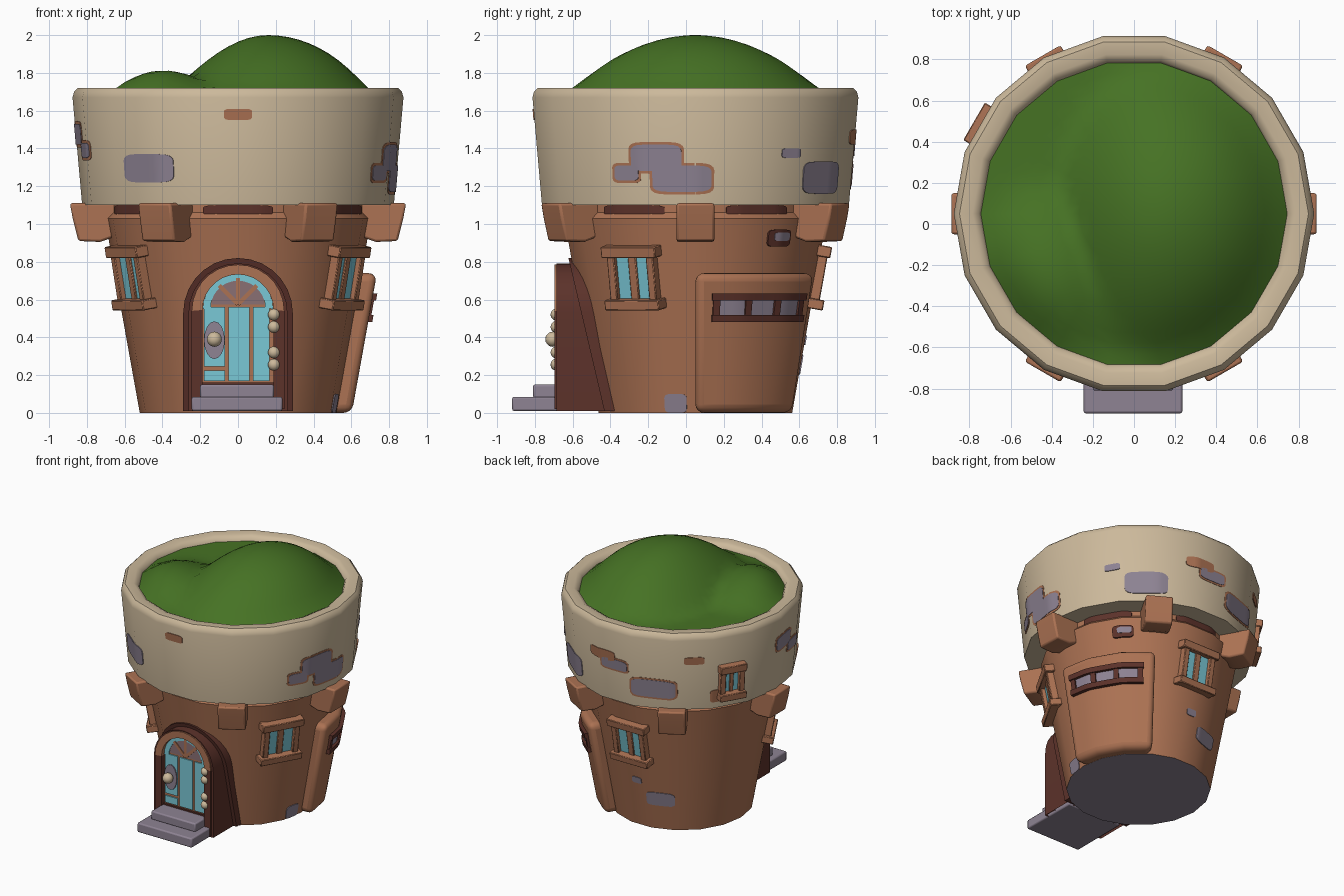
import bpy, bmesh, math
from mathutils import Matrix, Vector

if "Cube" in bpy.data.objects:
    bpy.data.objects.remove(bpy.data.objects["Cube"])

CY = 0.05            # tower axis is slightly behind the origin
N = 18               # sides of the tower


def material(name, r, g, b):
    lin = [((c / 255 + 0.055) / 1.055) ** 2.4 for c in (r, g, b)]
    m = bpy.data.materials.new(name)
    m.diffuse_color = (*lin, 1)
    m.use_nodes = True
    m.node_tree.nodes["Principled BSDF"].inputs["Base Color"].default_value = m.diffuse_color
    return m


TAN = material("tan stone", 204, 185, 155)
CLAY = material("clay brown", 172, 114, 83)
DARK = material("dark brown", 92, 50, 42)
GREY = material("purple grey", 142, 131, 147)
BLUE = material("pale blue", 122, 200, 214)
GREEN = material("grass green", 70, 114, 36)
MAUVE = material("fanlight mauve", 138, 112, 116)


def make(name, pieces, angle=30, bevel=0, seg=2):
    """Join (verts, faces, material or rule) pieces into one object."""
    verts, faces, mats, idx = [], [], [], []
    for vs, fs, mat in pieces:
        base = len(verts)
        verts += [tuple(v) for v in vs]
        for f in fs:
            c = sum((Vector(vs[i]) for i in f), Vector()) / len(f)
            m = mat if isinstance(mat, bpy.types.Material) else mat(c)
            if m not in mats:
                mats.append(m)
            idx.append(mats.index(m))
            faces.append([base + i for i in f])
    me = bpy.data.meshes.new(name)
    me.from_pydata(verts, [], faces)
    for m in mats:
        me.materials.append(m)
    me.polygons.foreach_set("material_index", idx)
    bm = bmesh.new()
    bm.from_mesh(me)
    bmesh.ops.recalc_face_normals(bm, faces=bm.faces)
    bm.to_mesh(me)
    bm.free()
    ob = bpy.data.objects.new(name, me)
    bpy.context.collection.objects.link(ob)
    if bevel:
        b = ob.modifiers.new("bevel", 'BEVEL')
        b.width, b.segments, b.limit_method = bevel, seg, 'ANGLE'
    bpy.ops.object.select_all(action='DESELECT')
    ob.select_set(True)
    bpy.context.view_layer.objects.active = ob
    bpy.ops.object.shade_smooth_by_angle(angle=math.radians(angle))
    return ob


def facet(deg):      # radius factor of the 18-sided outline at an angle
    return math.cos(math.pi / N) / math.cos(math.radians(deg % 20 - 10))


def polar(r, deg, z):
    a = math.radians(deg)
    return (r * math.cos(a), CY + r * math.sin(a), z)


def body_r(z):
    return 0.52 + 0.18 * z


def rim_r(z):
    return 0.825 + 0.088 * (z - 1.1)


def lathe(profile, cap):
    vs = [polar(r, 360 * i / N, z) for r, z in profile for i in range(N)]
    fs = [(k * N + i, k * N + (i + 1) % N, (k + 1) * N + (i + 1) % N, (k + 1) * N + i)
          for k in range(len(profile) - 1) for i in range(N)]
    return vs, fs + ([list(range(N))] if cap else [])


def shell(wall, a0, a1, z0, z1, out, inn, cols=12, rounded=True):
    """Plate curved round a wall; optionally with rounded corners."""
    vs, fs = [], []
    zc, h = (z0 + z1) / 2, (z1 - z0) / 2
    for i in range(cols + 1):
        t = 2 * i / cols - 1
        u = 0.99 * math.sin(t * math.pi / 2) if rounded else t
        k = (1 - abs(u) ** 5) ** 0.2 if rounded else 1
        a = (a0 + a1) / 2 + u * (a1 - a0) / 2
        for off, z in ((out, zc - h * k), (out, zc + h * k), (inn, zc + h * k), (inn, zc - h * k)):
            vs.append(polar(wall(z) * facet(a) + off, a, z))
    for i in range(cols):
        for j in range(4):
            p, q = i * 4 + j, i * 4 + (j + 1) % 4
            fs.append((p, q, q + 4, p + 4))
    e = cols * 4
    return vs, fs + [(0, 1, 2, 3), (e, e + 1, e + 2, e + 3)]


def box(x0, x1, y0, y1, z0, z1, M=Matrix()):
    vs = [M @ Vector((x, y, z)) for x in (x0, x1) for y in (y0, y1) for z in (z0, z1)]
    return vs, [(0, 1, 3, 2), (4, 5, 7, 6), (0, 1, 5, 4), (2, 3, 7, 6), (0, 2, 6, 4), (1, 3, 7, 5)]


def prism(pts, f0, f1):
    n = len(pts)
    vs = [f0(*p) for p in pts] + [f1(*p) for p in pts]
    return vs, [list(range(n)), list(range(n, 2 * n))] + \
        [(i, (i + 1) % n, n + (i + 1) % n, n + i) for i in range(n)]


def arch(hw, zc, z0, n=14):
    return [(hw, z0)] + [(hw * math.cos(math.pi * i / n), zc + hw * math.sin(math.pi * i / n))
                         for i in range(n + 1)] + [(-hw, z0)]


def arch_ring(outer, inner, y0, y1):
    n = len(outer)
    vs = [(x, y, z) for y, ps in ((y0, outer), (y0, inner), (y1, inner), (y1, outer)) for x, z in ps]
    fs = [(k * n + i, k * n + i + 1, (k + 1) % 4 * n + i + 1, (k + 1) % 4 * n + i)
          for k in range(4) for i in range(n - 1)]
    return vs, fs


def at(y):
    return lambda x, z: (x, y, z)


# tower body with a grey underside, and the stone rim
make("tower_body", [(*lathe([(0.52, 0), (0.705, 1.03), (0.675, 1.06), (0.675, 1.14)], True),
                     lambda c: GREY if c.z < 0.001 else CLAY)])
make("stone_rim", [(*lathe([(0.66, 1.10), (0.825, 1.10), (0.876, 1.67), (0.868, 1.70), (0.848, 1.72),
                            (0.785, 1.72), (0.755, 1.705), (0.74, 1.67), (0.74, 1.55)], False), TAN)], 45)


# grassy mound: a tall hill and a low one
def hill(x, y):
    X, Y = x - 0.16, y - CY
    d = math.hypot(X * (1.35 if X < 0 else 1.1), Y * 0.95) / 0.72
    e = math.hypot((x + 0.43) / 0.4, (y + 0.27) / 0.46)
    h = max(0.32 * math.cos(min(d, 1) * math.pi / 2), 0.14 * math.cos(min(e, 1) * math.pi / 2))
    return 1.68 + h * (1 - min(1, math.hypot(x, Y) / 0.74) ** 8)


gv, RINGS, SEG = [(0, CY, hill(0, CY))], 14, 36
for k in range(1, RINGS + 1):
    for i in range(SEG):
        x, y, _ = polar(0.745 * k / RINGS * facet(i * 10), i * 10, 0)
        gv.append((x, y, hill(x, y)))
gf = [(0, 1 + i, 1 + (i + 1) % SEG) for i in range(SEG)]
gf += [(1 + k * SEG + i, 1 + k * SEG + (i + 1) % SEG, 1 + (k + 1) * SEG + (i + 1) % SEG, 1 + (k + 1) * SEG + i)
       for k in range(RINGS - 1) for i in range(SEG)]
make("grass_mound", [(gv, gf, GREEN)], 60)

# six brackets under the rim, with dark stains on the collar between them
side = [(0.62, 1.11), (0.89, 1.11), (0.875, 1.03), (0.845, 0.91), (0.73, 0.905), (0.66, 0.93)]
brackets, stains = [], []
for a in range(0, 360, 60):
    R = Matrix.Translation((0, CY, 0)) @ Matrix.Rotation(math.radians(a), 4, 'Z')
    brackets.append((*prism(side, lambda r, z: R @ Vector((r, -0.1, z)),
                            lambda r, z: R @ Vector((r, 0.1, z))), CLAY))
    stains.append((*shell(lambda z: 0.675, a + 14, a + 46, 1.045, 1.1, 0.008, -0.01), DARK))
make("rim_brackets", brackets, bevel=0.012)
make("collar_stains", stains)


# windows set on the sloping walls
def window(name, deg, z, wall, slope, hw, hh):
    a = math.radians(deg)
    n, up = Vector((math.cos(a), math.sin(a), 0)), Vector((0, 0, 1))
    t, u, o = Vector((-math.sin(a), math.cos(a), 0)), (up + slope * n).normalized(), (n - slope * up).normalized()
    M = Matrix((t, o, u)).transposed().to_4x4()
    M.translation = polar(wall(z) * facet(deg), deg, z)
    p = [(*box(-hw, hw, -0.04, 0.055, hh - 0.06, hh, M), CLAY),
         (*box(-hw, hw, -0.04, 0.065, -hh, -hh + 0.055, M), CLAY),
         (*box(-hw * .15, hw * .15, -0.03, 0.02, -hh, hh, M), CLAY),
         (*box(-hw * .8, hw * .8, -0.03, 0.01, -hh + 0.02, hh - 0.02, M), BLUE)]
    for s in (-1, 1):
        p.append((*box(s * hw * .72 - .022, s * hw * .72 + .022, -0.03, 0.04, -hh, hh, M), CLAY))
    make(name, p, bevel=0.005, seg=1)


for i, a in enumerate((-30, 90, 210)):
    window("wall_window_%d" % (i + 1), a, 0.72, body_r, 0.18, 0.165, 0.17)
window("rim_window", 150, 1.31, rim_r, 0.09, 0.105, 0.14)

# bulging side panel with a barred vent
make("side_panel", [(*shell(body_r, 0, 60, 0.0, 0.74, 0.09, -0.04, 6, False), CLAY)], 40, 0.045, 4)
vent = [(*shell(body_r, 9, 51, 0.5, 0.62, 0.096, 0.06, 12, False), GREY)]
for z in (0.48, 0.595):
    vent.append((*shell(body_r, 7, 53, z, z + 0.038, 0.118, 0.06, 12, False), DARK))
for a in (9, 23, 37, 51):
    vent.append((*shell(body_r, a - 1.5, a + 1.5, 0.49, 0.625, 0.108, 0.06, 2, False), DARK))
make("vent_bars", vent)
make("small_hole", [(*shell(body_r, 34, 47, 0.88, 0.97, 0.012, -0.01), DARK),
                    (*shell(body_r, 37, 46, 0.91, 0.955, 0.016, -0.01), GREY)])

# worn plaster patches: wall, angles, heights, and whether clay shows round the edge
patches = [(rim_r, -136, -114, 1.22, 1.37, GREY, 0), (rim_r, -95, -85, 1.55, 1.61, CLAY, 0),
           (rim_r, -24, -5, 1.28, 1.42, GREY, 1), (rim_r, -16, 6, 1.17, 1.31, GREY, 1),
           (rim_r, -31, -21, 1.23, 1.31, GREY, 1), (rim_r, 33, 41, 1.35, 1.40, GREY, 0),
           (rim_r, 43, 65, 1.16, 1.33, GREY, 0), (rim_r, 74, 90, 1.42, 1.50, CLAY, 0),
           (rim_r, 82, 97, 1.36, 1.44, GREY, 1), (rim_r, 99, 122, 1.19, 1.33, GREY, 1),
           (rim_r, 126, 136, 1.47, 1.53, CLAY, 0), (rim_r, 178, 192, 1.42, 1.53, GREY, 1),
           (rim_r, 190, 202, 1.35, 1.43, GREY, 1), (rim_r, 139, 146, 1.15, 1.25, CLAY, 0),
           (body_r, 98, 120, 0.20, 0.31, GREY, 0), (body_r, 87, 95, 0.36, 0.41, GREY, 0),
           (body_r, -18, -5, 0.0, 0.1, GREY, 0)]
plates = []
for wall, a0, a1, z0, z1, mat, edge in patches:
    plates.append((*shell(wall, a0, a1, z0, z1, 0.006, -0.003), mat))
    if edge:
        plates.append((*shell(wall, a0 - 1, a1 + 1, z0 - .014, z1 + .014, 0.003, -0.004), CLAY))
make("worn_patches", plates)

# doorway: sloping flange, dark surround, clay arch on top
make("door_flange", [(*prism(arch(0.29, 0.53, 0.01), lambda x, z: (x, -0.43 - 0.235 * z, z), at(-0.3)), DARK)])
make("door_surround", [(*arch_ring(arch(0.262, 0.53, 0.01), arch(0.19, 0.545, 0.01), -0.685, -0.40), DARK)])
make("door_arch_trim", [(*arch_ring(arch(0.245, 0.54, 0.02), arch(0.188, 0.545, 0.02), -0.695, -0.60),
                         lambda c: CLAY if c.z > 0.5 else DARK)])

# door with planks, fanlight and lock plate
D = -0.655
door = [(*prism(arch(0.19, 0.545, 0.02), at(D), at(-0.5)), CLAY),
        (*arch_ring(arch(0.186, 0.55, 0.54)[1:-1], arch(0.145, 0.555, 0.54)[1:-1], D - 0.009, D), BLUE),
        (*prism(arch(0.14, 0.575, 0.57)[1:-1], at(D - 0.006), at(D)), MAUVE)]
for x0, x1, z0, z1 in ((-.18, -.07, .17, .225), (-.18, -.07, .245, .56), (-.05, .062, .17, .56), (.08, .168, .17, .56)):
    door.append((*box(x0, x1, D - 0.009, D, z0, z1), BLUE))
for a in (45, 90, 135):
    M = Matrix.Translation((0, 0, 0.575)) @ Matrix.Rotation(math.radians(-a), 4, 'Y')
    door.append((*box(0, 0.14, D - 0.012, D, -0.011, 0.011, M), CLAY))
door.append((*box(-.19, .19, D - 0.015, D, .085, .16), DARK))
door.append((*prism([(-0.125 + .055 * math.cos(i * math.pi / 8), 0.385 + .1 * math.sin(i * math.pi / 8))
                     for i in range(16)], at(D - 0.018), at(D)), GREY))
make("door", door)


def ball(name, x, y, z, r):
    bpy.ops.mesh.primitive_uv_sphere_add(segments=14, ring_count=10, radius=r, location=(x, y, z))
    ob = bpy.context.object
    ob.name = name
    ob.data.materials.append(TAN)
    bpy.ops.object.shade_smooth()


ball("door_knob", -0.125, -0.705, 0.39, 0.04)
for i, z in enumerate((0.255, 0.32, 0.455, 0.52)):
    ball("hinge_%d" % (i + 1), 0.19, -0.685, z, 0.032)

# two front steps
make("lower_step", [(*box(-0.245, 0.235, -0.92, -0.45, 0.01, 0.085), GREY)], bevel=0.01)
make("upper_step", [(*box(-0.20, 0.19, -0.81, -0.45, 0.08, 0.15), GREY)], bevel=0.01)
